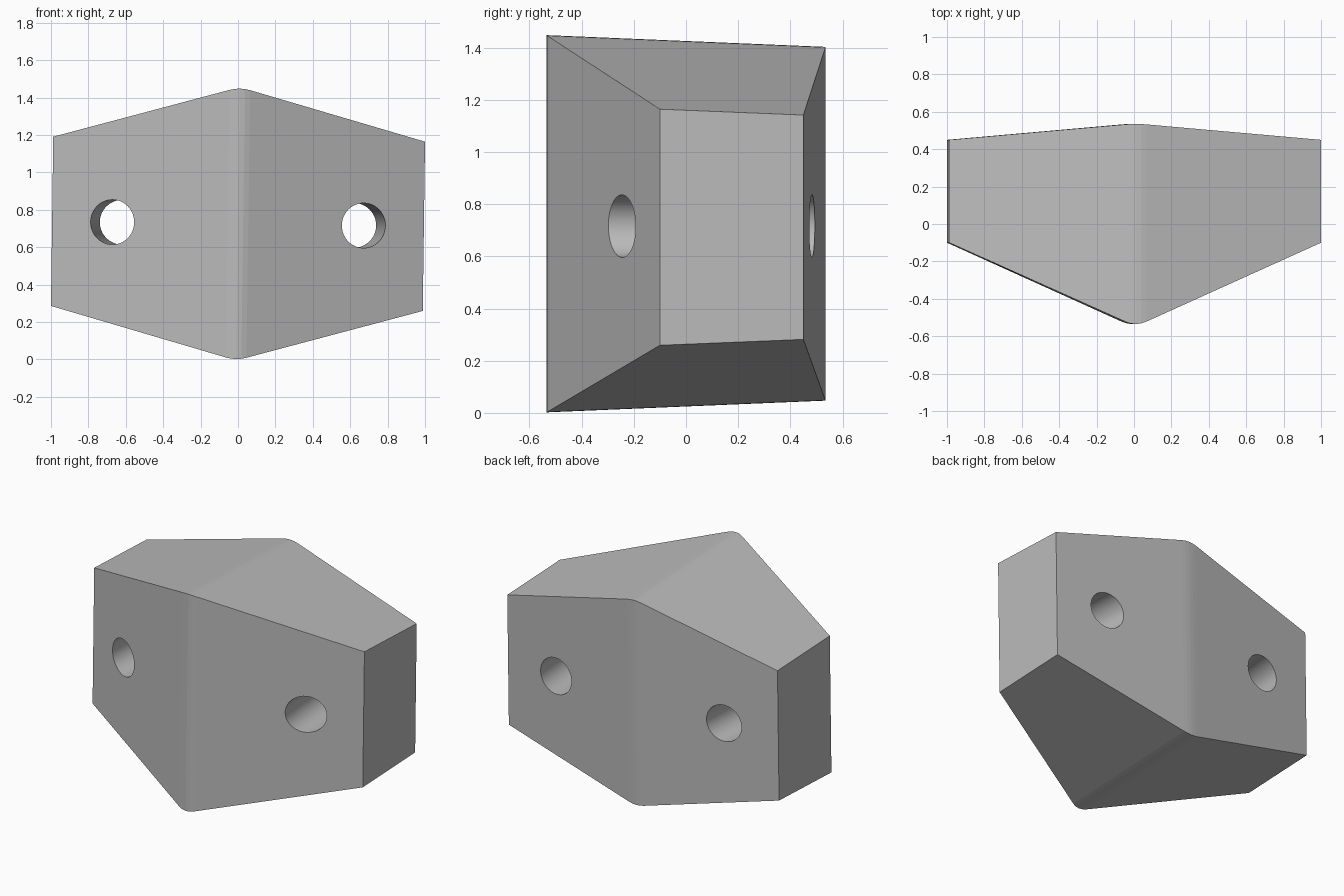
import bpy
import bmesh
from mathutils import Matrix, Vector

cube = bpy.data.objects.get("Cube")
if cube:
    bpy.data.objects.remove(cube)

grey = bpy.data.materials.new("plain grey")
grey.use_nodes = True
grey.diffuse_color = (0.5, 0.5, 0.5, 1)
grey.node_tree.nodes["Principled BSDF"].inputs["Base Color"].default_value = (0.5, 0.5, 0.5, 1)

TILT = Matrix.Translation((0, 0, 0.725)) @ Matrix.Rotation(0.0135, 4, "Y")
HALF = 0.994      # half length
ROUND = 0.055     # half width of the rounded ridge


def make_object(name, bm):
    bmesh.ops.recalc_face_normals(bm, faces=bm.faces)
    bm.transform(TILT)
    mesh = bpy.data.meshes.new(name)
    bm.to_mesh(mesh)
    bm.free()
    mesh.materials.append(grey)
    obj = bpy.data.objects.new(name, mesh)
    bpy.context.collection.objects.link(obj)
    return obj


def fall(x):
    """Straight slope with a rounded peak at the middle."""
    t = abs(x)
    return t * t / (2 * ROUND) if t < ROUND else t - ROUND / 2


def section(x):
    """Four corners: front and back given as (y, half height)."""
    s = fall(x) / fall(HALF)
    front = Vector((-0.535, 0.723)).lerp(Vector((-0.10, 0.4525)), s)
    back = Vector((0.535, 0.678)).lerp(Vector((0.45, 0.43)), s)
    return [(x, front.x, -front.y), (x, back.x, -back.y),
            (x, back.x, back.y), (x, front.x, front.y)]


# Tapered block, joined section by section
bm = bmesh.new()
stations = [-HALF, -ROUND, -ROUND / 2, 0, ROUND / 2, ROUND, HALF]
rings = [[bm.verts.new(p) for p in section(x)] for x in stations]
for a, b in zip(rings, rings[1:]):
    for i in range(4):
        j = (i + 1) % 4
        bm.faces.new((a[i], a[j], b[j], b[i]))
bm.faces.new(rings[0])
bm.faces.new(rings[-1])
block = make_object("tapered_block", bm)

# Two slanted round holes
for side, label in ((-1, "right"), (1, "left")):
    axis = Vector((-0.074 * side, 1, 0))
    centre = Vector((0.672 * side, -0.25, 0)) + axis * 0.36
    bm = bmesh.new()
    place = Matrix.Translation(centre) @ axis.to_track_quat("Z", "Y").to_matrix().to_4x4()
    bmesh.ops.create_cone(bm, cap_ends=True, segments=48, radius1=0.12,
                          radius2=0.12, depth=2, matrix=place)
    for f in bm.faces:
        f.smooth = len(f.verts) == 4
    cutter = make_object(label + "_hole_cutter", bm)
    cutter.hide_render = True
    mod = block.modifiers.new(label + "_hole", "BOOLEAN")
    mod.operation = "DIFFERENCE"
    mod.solver = "EXACT"
    mod.object = cutter
    bpy.context.view_layer.objects.active = block
    bpy.ops.object.modifier_apply(modifier=mod.name)
    bpy.data.objects.remove(cutter)
